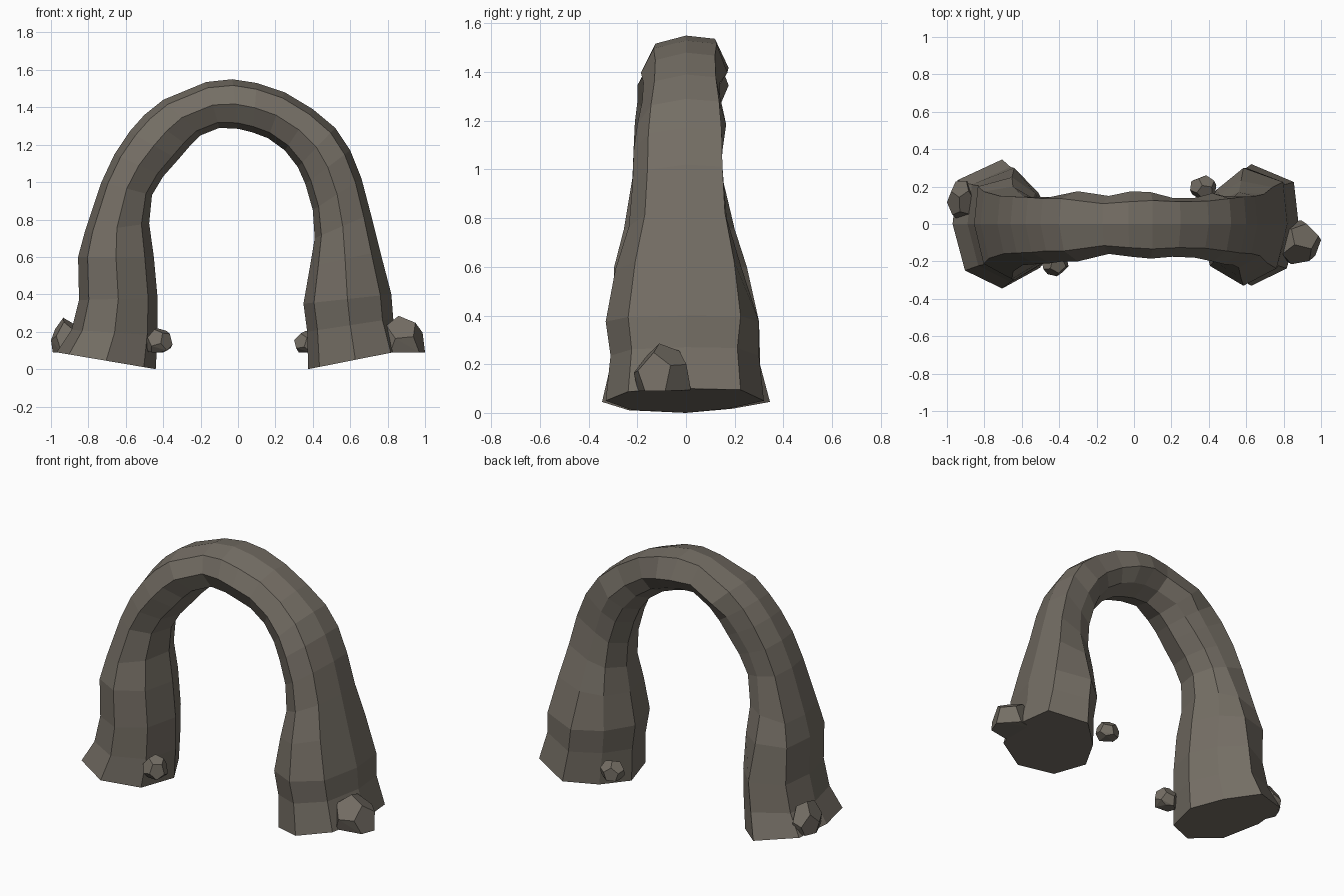
import bpy
import bmesh
import random
from math import tau
from mathutils import Vector, Euler

default_cube = bpy.data.objects.get("Cube")
if default_cube:
    bpy.data.objects.remove(default_cube, do_unlink=True)

stone = bpy.data.materials.new("warm_grey_stone")
stone.use_nodes = True
colour = (0.175, 0.155, 0.128, 1)
stone.diffuse_color = colour
stone.node_tree.nodes["Principled BSDF"].inputs["Base Color"].default_value = colour


def finish(bm, name):
    """Turn a bmesh into a flat shaded stone object."""
    bmesh.ops.recalc_face_normals(bm, faces=bm.faces)
    mesh = bpy.data.meshes.new(name)
    bm.to_mesh(mesh)
    bm.free()
    mesh.materials.append(stone)
    obj = bpy.data.objects.new(name, mesh)
    bpy.context.collection.objects.link(obj)
    return obj


# Uneven octagon: (towards outer edge, towards back), starting at the outer edge
section = [(1, 0), (.9, .68), (0, 1), (-.62, .55),
           (-1, 0), (-.76, -.68), (0, -1), (.75, -.72)]
SIDES = len(section)
BACK = 2

# Arch rings: outer x, outer z, inner x, inner z, front depth, back depth
arch_rings = [
    (-.97, .09, -.44, 0, .345, .345),
    (-.89, .21, -.43, .18, .31, .305),
    (-.85, .37, -.43, .38, .3, .3),
    (-.855, .6, -.45, .6, .295, .25),
    (-.82, .73, -.475, .78, .255, .2),
    (-.73, 1, -.46, .93, .22, .15),
    (-.66, 1.15, -.4, 1.03, .215, .14),
    (-.58, 1.27, -.32, 1.12, .21, .14),
    (-.5, 1.36, -.26, 1.19, .2, .145),
    (-.4, 1.44, -.2, 1.25, .2, .175),
    (-.17, 1.535, -.1, 1.29, .16, .15),
    (-.03, 1.55, 0, 1.285, .175, .175),
    (.1, 1.53, .08, 1.265, .185, .17),
    (.25, 1.48, .16, 1.235, .175, .14),
    (.4, 1.39, .25, 1.17, .18, .14),
    (.52, 1.29, .32, 1.08, .2, .165),
    (.6, 1.17, .36, .99, .215, .15),
    (.66, 1.02, .4, .85, .22, .14),
    (.71, .83, .41, .7, .235, .17),
    (.76, .63, .385, .55, .29, .23),
    (.82, .4, .35, .35, .33, .3),
    (.83, .27, .37, .2, .31, .3),
    (.88, .1, .375, 0, .33, .32),
]

# Arch: eight sided tube with closed, slanted feet
bm = bmesh.new()
loops = []
for ox, oz, ix, iz, front, back in arch_rings:
    outer, inner = Vector((ox, 0, oz)), Vector((ix, 0, iz))
    centre = (outer + inner) / 2
    radius = (outer - inner) / 2
    loop = []
    for k, (out, deep) in enumerate(section):
        point = centre + radius * out
        point.y = deep * (back if k == BACK else front)
        loop.append(bm.verts.new(point))
    loops.append(loop)
for lower, upper in zip(loops, loops[1:]):
    for k in range(SIDES):
        n = (k + 1) % SIDES
        bm.faces.new((lower[k], lower[n], upper[n], upper[k]))
bm.faces.new(loops[0])
bm.faces.new(loops[-1])
finish(bm, "stone_arch")


def rock(name, low, high, floor, seed):
    """Faceted boulder, flat below the floor, fitted between two corners."""
    rng = random.Random(seed)
    ball = bmesh.new()
    bmesh.ops.create_icosphere(ball, subdivisions=1, radius=1)
    turn = Euler([rng.uniform(0, tau) for _ in range(3)]).to_matrix()
    points = [turn @ f.calc_center_median().normalized() for f in ball.faces]
    ball.free()
    bm = bmesh.new()
    for p in points:
        p.z = max(p.z, floor)
        bm.verts.new(p)
    hull = bmesh.ops.convex_hull(bm, input=bm.verts)
    spare = [v for v in hull["geom_interior"] if isinstance(v, bmesh.types.BMVert)]
    bmesh.ops.delete(bm, geom=spare, context='VERTS')
    bmesh.ops.dissolve_limit(bm, angle_limit=.05, verts=bm.verts, edges=bm.edges)
    for axis in range(3):
        values = [v.co[axis] for v in bm.verts]
        least, most = min(values), max(values)
        for v in bm.verts:
            t = (v.co[axis] - least) / (most - least)
            v.co[axis] = low[axis] + t * (high[axis] - low[axis])
    finish(bm, name)


# Boulders around the feet
rock("left_front_boulder", (.735, -.215, .09), (1, .02, .285), -.25, 3)
rock("right_side_boulder", (-1, .025, .09), (-.84, .23, .275), -.25, 5)
rock("right_front_pebble", (-.495, -.28, .09), (-.35, -.14, .22), -.6, 8)
rock("left_back_pebble", (.3, .13, .09), (.44, .26, .205), -.6, 11)
